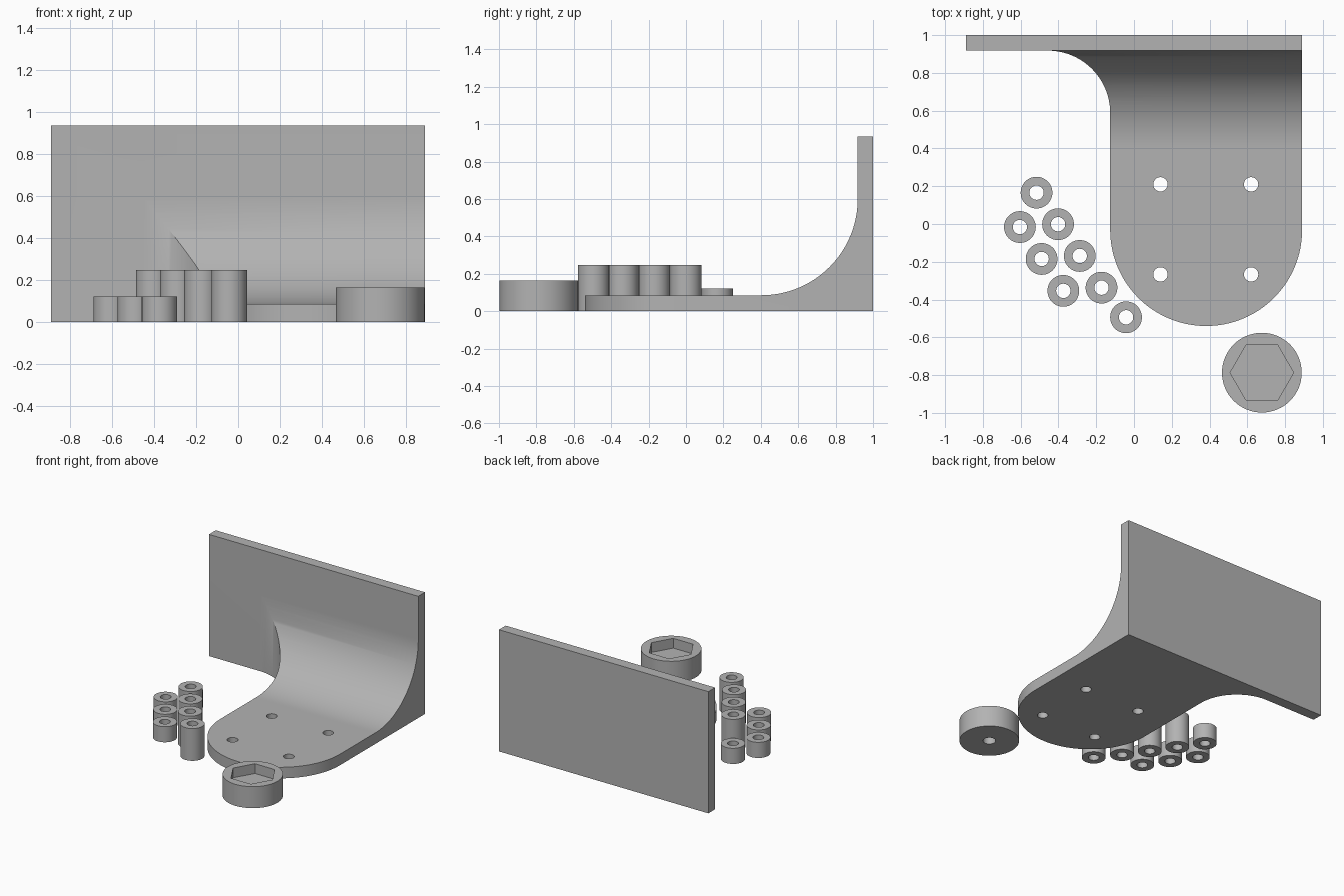
import bpy, bmesh
from math import cos, sin, radians
from mathutils import Vector

if "Cube" in bpy.data.objects:
    bpy.data.objects.remove(bpy.data.objects["Cube"])

grey = bpy.data.materials.new("light grey")
grey.diffuse_color = (0.45, 0.45, 0.45, 1)
grey.use_nodes = True
grey.node_tree.nodes["Principled BSDF"].inputs["Base Color"].default_value = grey.diffuse_color


def arc(cx, cy, r, a0, a1, n):
    """Points on an arc, angles in degrees."""
    angles = [radians(a0 + (a1 - a0) * i / n) for i in range(n + 1)]
    return [(cx + r * cos(a), cy + r * sin(a)) for a in angles]


def circle(cx, cy, r, n=48):
    return arc(cx, cy, r, 0, 360, n)[:-1]


def prism(name, outline, lo, hi, axis="z"):
    """Extrude an xy outline along z, or a yz outline along x."""
    bm = bmesh.new()
    if axis == "z":
        verts = [bm.verts.new((u, v, lo)) for u, v in outline]
        step = Vector((0, 0, hi - lo))
    else:
        verts = [bm.verts.new((lo, u, v)) for u, v in outline]
        step = Vector((hi - lo, 0, 0))
    face = bm.faces.new(verts)
    top = bmesh.ops.extrude_face_region(bm, geom=[face])["geom"]
    bmesh.ops.translate(bm, vec=step, verts=[g for g in top if isinstance(g, bmesh.types.BMVert)])
    bmesh.ops.recalc_face_normals(bm, faces=bm.faces)
    mesh = bpy.data.meshes.new(name)
    bm.to_mesh(mesh)
    bm.free()
    mesh.materials.append(grey)
    obj = bpy.data.objects.new(name, mesh)
    bpy.context.collection.objects.link(obj)
    return obj


def combine(obj, tool, operation="DIFFERENCE"):
    """Apply a boolean and discard the tool."""
    mod = obj.modifiers.new("cut", "BOOLEAN")
    mod.operation, mod.solver, mod.object = operation, "EXACT", tool
    bpy.context.view_layer.objects.active = obj
    bpy.ops.object.modifier_apply(modifier=mod.name)
    bpy.data.objects.remove(tool)


def smooth(obj):
    bpy.ops.object.select_all(action="DESELECT")
    obj.select_set(True)
    bpy.context.view_layer.objects.active = obj
    bpy.ops.object.shade_smooth_by_angle(angle=radians(30))


# Bracket: rounded tongue outline intersected with the curved side profile
plan = ([(-0.89, 1.0), (-0.89, 0.918)]
        + arc(-0.456, 0.588, 0.33, 90, 0, 24)
        + arc(0.382, -0.032, 0.508, 180, 360, 64)
        + [(0.89, 1.0)])
side = ([(1.0, 0), (1.0, 0.935), (0.918, 0.935)]
        + arc(0.403, 0.60, 0.515, 0, -90, 40)
        + [(-0.7, 0.085), (-0.7, 0)])
bracket = prism("bracket", plan, 0, 1.2)
combine(bracket, prism("side_profile", side, -1.2, 1.2, "x"), "INTERSECT")

# Four screw holes through the tongue
for x in (0.14, 0.62):
    for y in (-0.267, 0.21):
        combine(bracket, prism("hole", circle(x, y, 0.038, 32), -0.1, 0.3))
smooth(bracket)

# Round knob with a hexagonal pocket on top and a blind hole underneath
KX, KY = 0.677, -0.787
knob = prism("knob", circle(KX, KY, 0.211, 64), 0, 0.165)
combine(knob, prism("hex_pocket", circle(KX, KY, 0.168, 6), 0.09, 0.3))
combine(knob, prism("blind_hole", circle(KX, KY, 0.045, 32), -0.1, 0.083))
smooth(knob)

# Spacer tubes, a short set and a tall set
spacers = {
    ("short_spacer", 0.12): [(-0.516, 0.166), (-0.604, -0.016), (-0.489, -0.185), (-0.374, -0.354)],
    ("tall_spacer", 0.248): [(-0.402, -0.001), (-0.287, -0.169), (-0.172, -0.337), (-0.042, -0.494)],
}
for (name, height), spots in spacers.items():
    for x, y in spots:
        tube = prism(name, circle(x, y, 0.084), 0, height)
        combine(tube, prism("bore", circle(x, y, 0.038, 32), -0.1, 0.4))
        smooth(tube)
